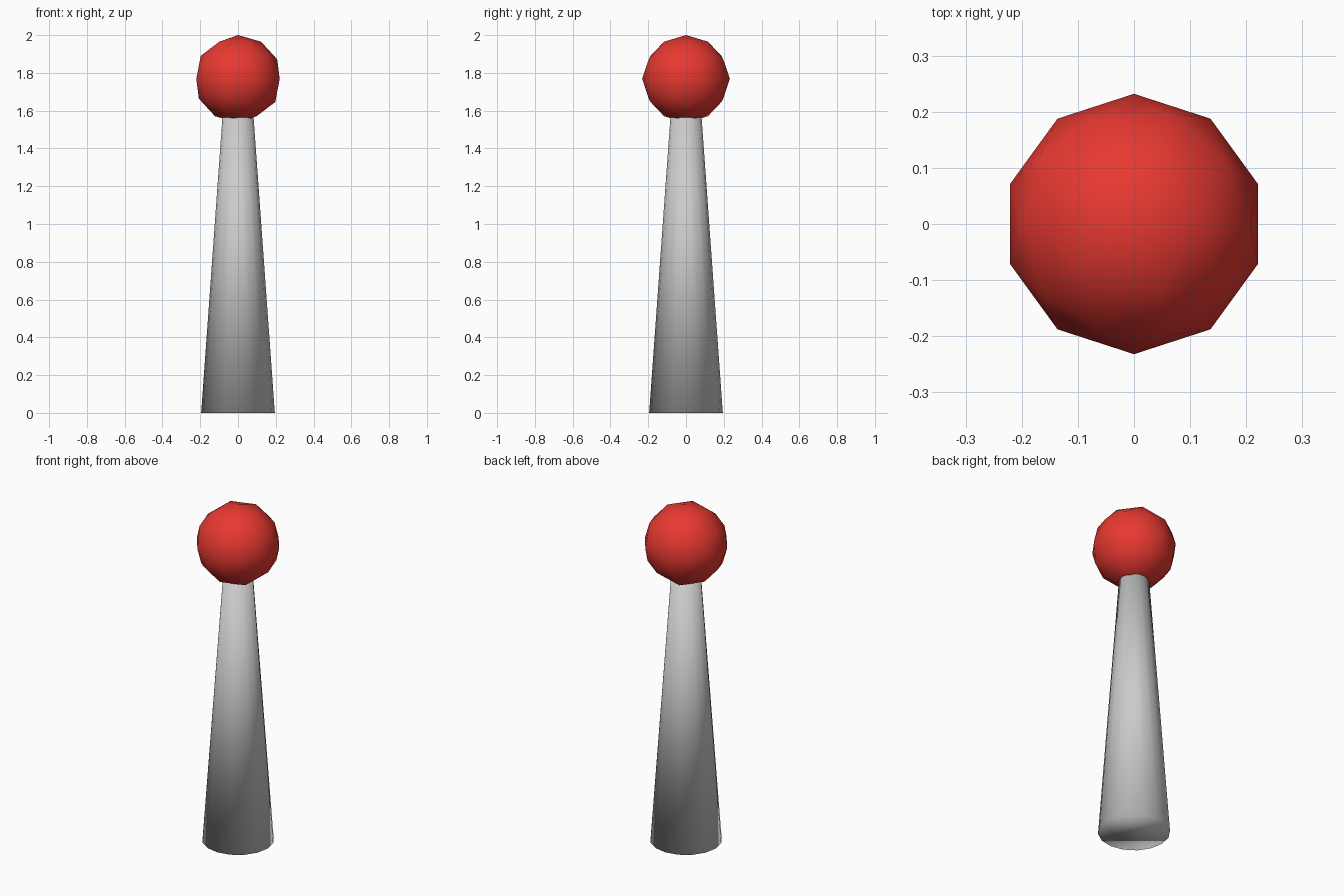
import bpy

if "Cube" in bpy.data.objects:
    bpy.data.objects.remove(bpy.data.objects["Cube"])

# tapered grey post, its top buried in the ball
H, R_BASE, R_TOP = 1.6, 0.195, 0.08
bpy.ops.mesh.primitive_cone_add(vertices=16, radius1=R_BASE, radius2=R_TOP,
                                depth=H, location=(0, 0, H / 2))
post = bpy.context.object
post.name = "tapered_post"
bpy.ops.object.shade_smooth()

# red low-poly ball on top
R = 0.232
bpy.ops.mesh.primitive_ico_sphere_add(subdivisions=2, radius=R, location=(0, 0, 2 - R))
ball = bpy.context.object
ball.name = "ball"
bpy.ops.object.shade_smooth()

red = bpy.data.materials.new("red")
red.diffuse_color = (0.8, 0.04, 0.03, 1)
red.use_nodes = True
red.node_tree.nodes["Principled BSDF"].inputs["Base Color"].default_value = red.diffuse_color
ball.data.materials.append(red)
